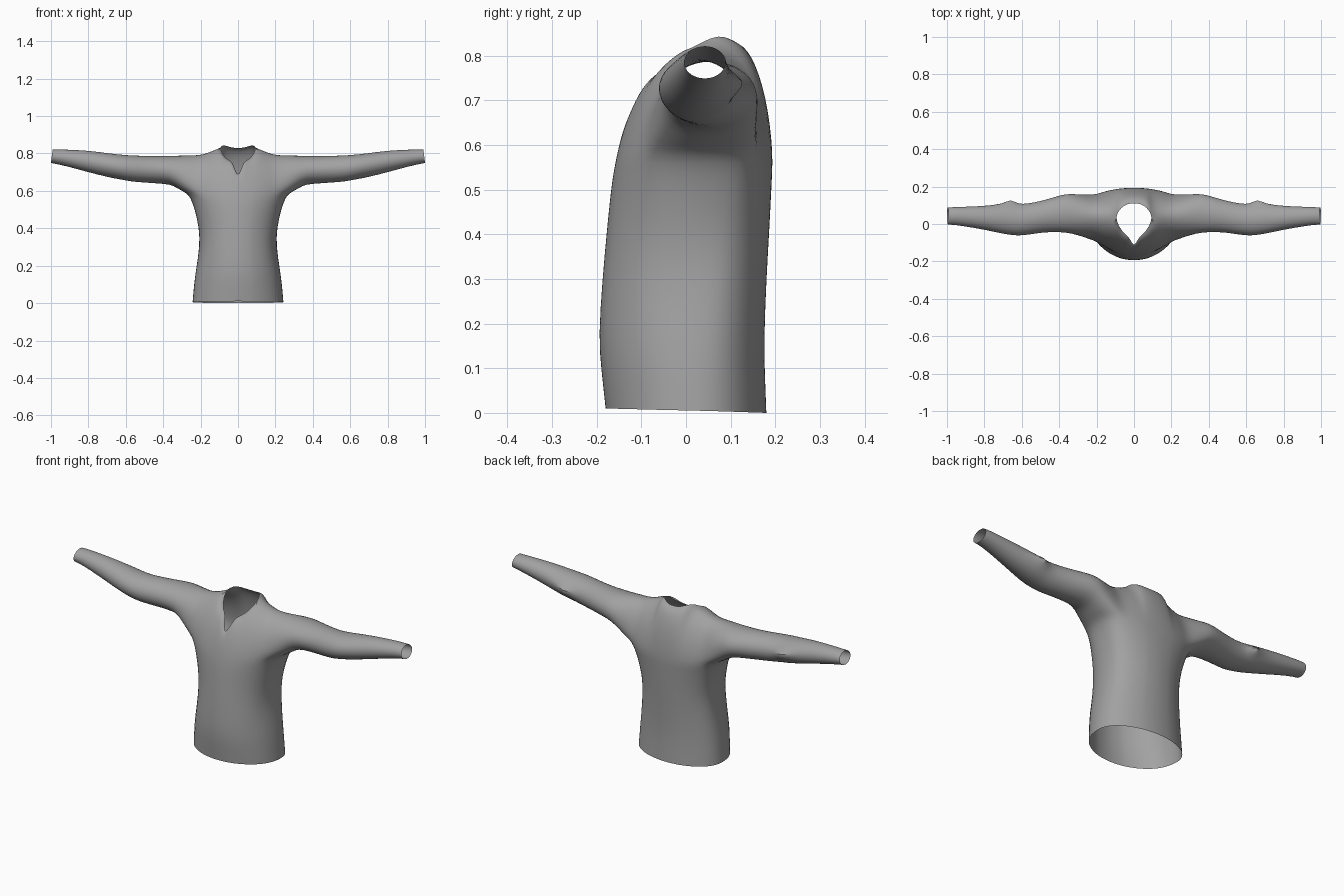
import bpy, bmesh
from math import sin, cos, asin, pi, radians
from mathutils import Vector

if "Cube" in bpy.data.objects:
    bpy.data.objects.remove(bpy.data.objects["Cube"])

grey = bpy.data.materials.new("grey cloth")
grey.use_nodes = True
colour = (0.36, 0.36, 0.36, 1)
grey.diffuse_color = colour
grey.node_tree.nodes["Principled BSDF"].inputs["Base Color"].default_value = colour

# Torso rings: height, half width, front y, back y, back roundness
torso = [
    (0.005, .245, -.18, .18, .9),
    (.10, .237, -.19, .176, .9),
    (.17, .228, -.196, .175, .85),
    (.30, .213, -.187, .18, .8),
    (.40, .209, -.178, .186, .7),
    (.50, .233, -.168, .191, .6),
    (.54, .247, -.162, .193, .55),
    (.58, .266, -.154, .194, .5),
]
# Collar and shoulder seam: x, front y, front z, back y, back z
seam = [
    (0, -.115, .68, .11, .83),
    (.013, -.098, .705, .11, .83),
    (.03, -.066, .757, .108, .831),
    (.055, -.048, .766, .097, .838),
    (.08, -.015, .79, .075, .846),
    (.10, .035, .833, .035, .833),
    (.15, .043, .809, .043, .809),
    (.20, .045, .793, .045, .793),
]
# Sleeve rings: x, front y, back y, bottom z, top z
sleeve = [
    (.36, -.045, .163, .635, .787),
    (.43, -.042, .142, .64, .786),
    (.50, -.046, .122, .645, .787),
    (.57, -.058, .108, .65, .789),
    (.62, -.062, .106, .66, .793),
    (.66, -.058, .108, .667, .797),
    (.70, -.052, .107, .675, .802),
    (.80, -.03, .096, .70, .815),
    (.90, -.013, .092, .728, .82),
    (.97, -.003, .09, .744, .822),
    (1.0, -.004, .088, .749, .82),
]
ROWS = 6
CENTRE = .025

bm = bmesh.new()


def add(x, y, z):
    return bm.verts.new((x, y, z))


def skin(a, b):
    """Join two equal rows of vertices with quads."""
    for i in range(len(a) - 1):
        loop = list(dict.fromkeys((a[i], a[i + 1], b[i + 1], b[i])))
        if len(loop) > 2:
            bm.faces.new(loop)


# Torso: half rings from the front middle, round the side, to the back middle
top_width = torso[-1][1]
front_angles = [asin(s[0] / top_width) for s in seam]
last = front_angles[-1]
side_angles = [last + (pi - 2 * last) * i / ROWS for i in range(1, ROWS)]
angles = front_angles + side_angles + [pi - a for a in reversed(front_angles)]
rings = []
for z, half, front, back, power in torso:
    ring = []
    for a in angles:
        c = cos(a)
        if c >= 0:
            y = CENTRE + (front - CENTRE) * c ** .9
        else:
            y = CENTRE + (back - CENTRE) * (-c) ** power
        drop = .005 * c if z < .01 else 0
        ring.append(add(half * sin(a), y, z + drop))
    rings.append(ring)
for lower, upper in zip(rings, rings[1:]):
    skin(lower, upper)

# Yoke: columns rising from the top torso ring to the collar and shoulder seam
chest = rings[-1]


def column(base, y, z, bulge, end=None):
    verts = [base]
    start = base.co
    for i in range(1, ROWS + 1):
        if i == ROWS and end:
            verts.append(end)
            break
        t = i / ROWS * pi / 2
        across = bulge * (1 - cos(t)) + (1 - bulge) * sin(t)
        verts.append(add(start.x, start.y + (y - start.y) * across,
                         start.z + (z - start.z) * sin(t)))
    return verts


front_cols, back_cols = [], []
for i, (x, fy, fz, by, bz) in enumerate(seam):
    front_cols.append(column(chest[i], fy, fz, .5 + 2 * x))
    shared = front_cols[-1][-1] if fy == by else None
    back_cols.append(column(chest[-1 - i], by, bz, .85, shared))
for cols in (front_cols, back_cols):
    for a, b in zip(cols, cols[1:]):
        skin(a, b)

# Armhole loop: down the front, under the arm, up the back
count = len(seam)
under = chest[count:count + ROWS - 1]
armhole = front_cols[-1][::-1] + under + back_cols[-1][:-1]
total = len(armhole)


def sleeve_points(x, front, back, bottom, top):
    points = []
    for j in range(total):
        t = 2 * pi * j / total
        points.append(Vector((x, (front + back) / 2 - (back - front) * .51 * sin(t),
                              (top + bottom) / 2 + (top - bottom) * .51 * cos(t))))
    return points


# Sleeve: blend out of the armhole, then run to the open cuff
first = sleeve_points(*sleeve[0])
loops = [armhole]
for t in (.33, .67):
    loops.append([bm.verts.new(v.co.lerp(p, t)) for v, p in zip(armhole, first)])
for row in sleeve:
    points = sleeve_points(*row)
    if row[0] == .66:  # pinched fold at the back of the elbow
        points[total - 4].y += .04
        points[total - 5].y += .015
    if row[0] == 1.0:  # slanted cuff
        for p in points:
            p.x -= .12 * (p.z - row[3])
    loops.append([bm.verts.new(p) for p in points])
for a, b in zip(loops, loops[1:]):
    skin(a + a[:1], b + b[:1])

# Shallow pinch in the side of the waist
for v in rings[3][count:count + 3]:
    v.co.x -= .008

bmesh.ops.recalc_face_normals(bm, faces=bm.faces)
side_face = max(bm.faces, key=lambda f: f.normal.x if f.calc_center_median().z < .3 else -2)
outward = sum(f.normal.x * f.calc_area() for f in bm.faces if f.calc_center_median().z < .5)
if outward < 0:
    bmesh.ops.reverse_faces(bm, faces=bm.faces)

mesh = bpy.data.meshes.new("shirt")
bm.to_mesh(mesh)
bm.free()
mesh.materials.append(grey)
shirt = bpy.data.objects.new("shirt", mesh)
bpy.context.collection.objects.link(shirt)

mirror = shirt.modifiers.new("Mirror", "MIRROR")
mirror.use_clip = True
mirror.merge_threshold = .001
smooth = shirt.modifiers.new("Subdivision", "SUBSURF")
smooth.levels = smooth.render_levels = 1

bpy.context.view_layer.objects.active = shirt
shirt.select_set(True)
bpy.ops.object.shade_smooth_by_angle(angle=radians(60))
